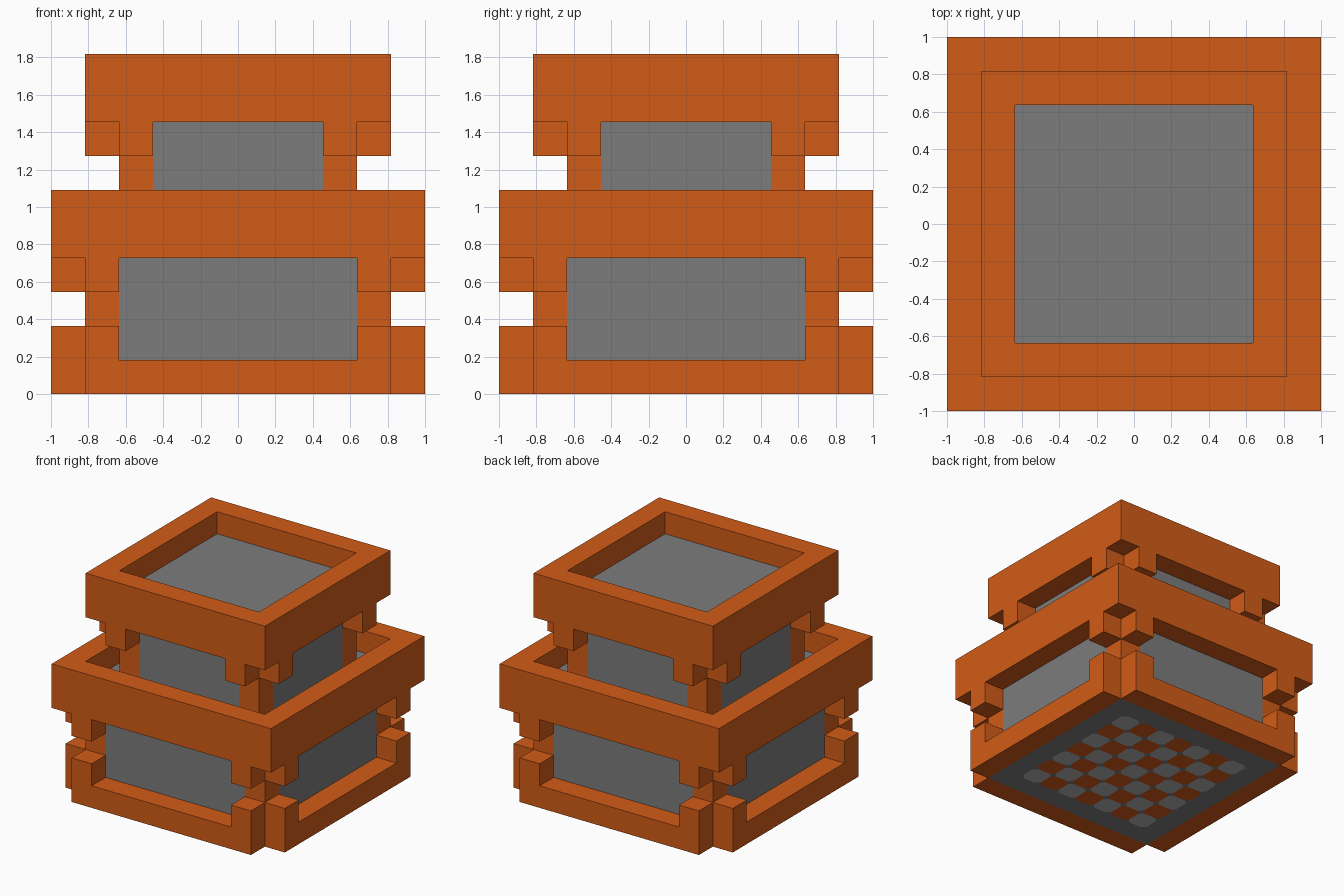
import bpy, bmesh, math
from mathutils import Matrix, Vector

cube = bpy.data.objects.get("Cube")
if cube:
    bpy.data.objects.remove(cube, do_unlink=True)

U = 2 / 11  # one block


def material(name, rgb):
    m = bpy.data.materials.new(name)
    m.use_nodes = True
    m.diffuse_color = (*rgb, 1)
    bsdf = next(n for n in m.node_tree.nodes if n.type == 'BSDF_PRINCIPLED')
    bsdf.inputs["Base Color"].default_value = (*rgb, 1)
    return m


ORANGE = material("burnt_orange", (0.65, 0.107, 0.009))
GREY = material("mid_grey", (0.203, 0.203, 0.203))
PALE = material("pale_grey", (0.45, 0.45, 0.45))


def finish(name, bm, mats):
    """Scale from blocks to units and make the object."""
    bmesh.ops.scale(bm, vec=(U, U, U), verts=bm.verts)
    mesh = bpy.data.meshes.new(name)
    bm.to_mesh(mesh)
    bm.free()
    for m in mats:
        mesh.materials.append(m)
    ob = bpy.data.objects.new(name, mesh)
    bpy.context.collection.objects.link(ob)


def box(bm, lo, hi):
    lo, hi = Vector(lo), Vector(hi)
    mat = Matrix.Translation((lo + hi) / 2) @ Matrix.Diagonal((*(hi - lo), 1))
    bmesh.ops.create_cube(bm, size=1, matrix=mat)


def extrude(bm, offset):
    """Turn the flat faces into a solid."""
    new = bmesh.ops.extrude_face_region(bm, geom=bm.faces[:], use_keep_orig=True)["geom"]
    bmesh.ops.translate(bm, vec=offset,
                        verts=[g for g in new if isinstance(g, bmesh.types.BMVert)])
    bmesh.ops.recalc_face_normals(bm, faces=bm.faces)


def around(bm):
    """Repeat the front geometry on all four sides."""
    source = bm.verts[:] + bm.edges[:] + bm.faces[:]
    for i in range(1, 4):
        copy = bmesh.ops.duplicate(bm, geom=source)["geom"]
        verts = [g for g in copy if isinstance(g, bmesh.types.BMVert)]
        bmesh.ops.rotate(bm, verts=verts, matrix=Matrix.Rotation(i * math.pi / 2, 3, 'Z'))


# Grey core with flush orange corner posts
def core(name, half, z0, z1):
    bm = bmesh.new()
    box(bm, (-half, -half, z0), (half, half, z1))
    for axis in (Vector((1, 0, 0)), Vector((0, 1, 0))):
        for side in (-1, 1):
            bmesh.ops.bisect_plane(bm, geom=bm.verts[:] + bm.edges[:] + bm.faces[:],
                                   plane_co=axis * side * (half - 1), plane_no=axis)
    bm.normal_update()
    bmesh.ops.delete(bm, geom=[f for f in bm.faces if f.normal.z < -0.5], context='FACES')
    for f in bm.faces:
        c = f.calc_center_median()
        if abs(f.normal.z) < 0.5 and min(abs(c.x), abs(c.y)) > half - 1:
            f.material_index = 1
    finish(name, bm, (GREY, ORANGE))


# Square rim, one block thick and two high
def rim(name, half, z):
    bm = bmesh.new()
    outer, inner = [[bm.verts.new((x * h, y * h, z))
                     for x, y in ((-1, -1), (1, -1), (1, 1), (-1, 1))]
                    for h in (half, half - 1)]
    for i in range(4):
        j = (i + 1) % 4
        bm.faces.new((outer[i], outer[j], inner[j], inner[i]))
    extrude(bm, (0, 0, 2))
    finish(name, bm, (ORANGE,))


# Small blocks hanging under a rim beside each corner
def brackets(name, half, z):
    bm = bmesh.new()
    for x in (half - 2, 1 - half):
        box(bm, (x, -half, z - 1), (x + 1, 1 - half, z))
    around(bm)
    finish(name, bm, (ORANGE,))


core("lower_core", 4.5, 0, 5)
rim("lower_rim", 5.5, 4)
brackets("lower_rim_brackets", 5.5, 4)
core("upper_core", 3.5, 5, 9)
rim("upper_rim", 4.5, 8)
brackets("upper_rim_brackets", 4.5, 8)

# Foot plates with raised ends
bm = bmesh.new()
profile = [(-4.5, 0), (4.5, 0), (4.5, 2), (3.5, 2), (3.5, 1), (-3.5, 1), (-3.5, 2), (-4.5, 2)]
bm.faces.new([bm.verts.new((x, -5.5, z)) for x, z in profile])
extrude(bm, (0, 1, 0))
around(bm)
finish("foot_plates", bm, (ORANGE,))

# Underside with chequered cells inside a grey border
bm = bmesh.new()
bmesh.ops.create_grid(bm, x_segments=9, y_segments=9, size=4.5)
inside = [v for v in bm.verts if max(abs(v.co.x), abs(v.co.y)) < 4]
bmesh.ops.bevel(bm, geom=inside, offset=0.18, segments=1, affect='VERTICES')
for f in bm.faces:
    c = f.calc_center_bounds()
    if f.calc_area() > 0.5 and max(abs(c.x), abs(c.y)) < 3.4:
        f.material_index = 1 + (round(c.x) + round(c.y)) % 2
bmesh.ops.reverse_faces(bm, faces=bm.faces)
finish("underside", bm, (GREY, PALE, ORANGE))
